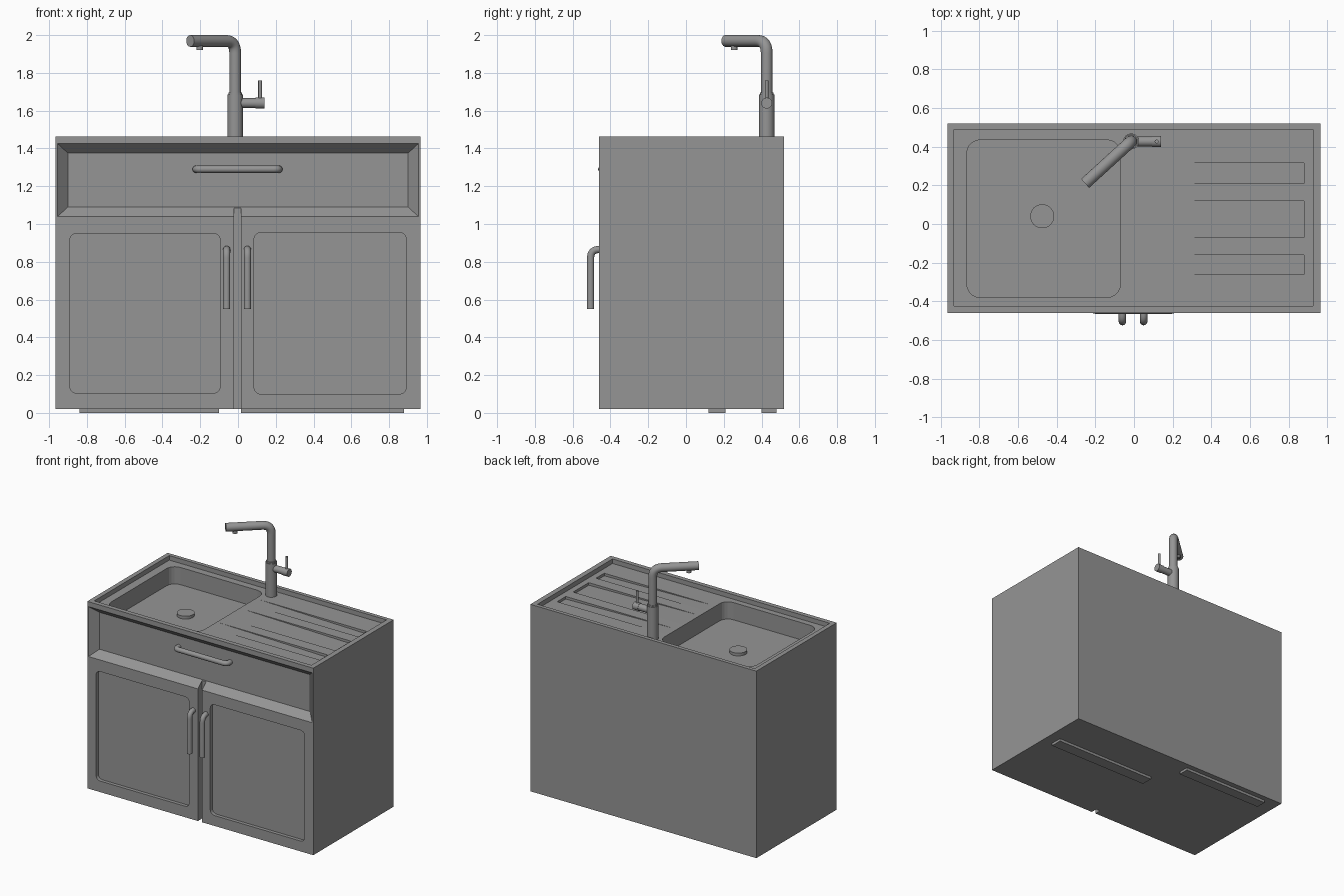
import bpy, bmesh, math
from mathutils import Vector

cube = bpy.data.objects.get("Cube")
if cube:
    bpy.data.objects.remove(cube, do_unlink=True)

grey = bpy.data.materials.new("plain_grey")
grey.use_nodes = True
GREY = (0.3, 0.3, 0.3, 1)
grey.diffuse_color = GREY
grey.node_tree.nodes["Principled BSDF"].inputs["Base Color"].default_value = GREY


def loft(name, loops):
    """Closed solid through matching rings of points."""
    bm = bmesh.new()
    rings = [[bm.verts.new(p) for p in loop] for loop in loops]
    for a, b in zip(rings, rings[1:]):
        for i in range(len(a)):
            j = (i + 1) % len(a)
            bm.faces.new((a[i], a[j], b[j], b[i]))
    bm.faces.new(rings[0])
    bm.faces.new(rings[-1])
    bmesh.ops.recalc_face_normals(bm, faces=bm.faces)
    mesh = bpy.data.meshes.new(name)
    bm.to_mesh(mesh)
    bm.free()
    mesh.materials.append(grey)
    obj = bpy.data.objects.new(name, mesh)
    bpy.context.collection.objects.link(obj)
    return obj


def rect(u0, u1, v0, v1, r=0, steps=5):
    """Rectangle outline, with rounded corners if r is given."""
    if not r:
        return [(u0, v0), (u1, v0), (u1, v1), (u0, v1)]
    pts = []
    corners = [(u1 - r, v1 - r), (u0 + r, v1 - r), (u0 + r, v0 + r), (u1 - r, v0 + r)]
    for k, (cu, cv) in enumerate(corners):
        for s in range(steps + 1):
            a = math.pi / 2 * (k + s / steps)
            pts.append((cu + r * math.cos(a), cv + r * math.sin(a)))
    return pts


def flat(outline, z):
    return [(u, v, z) for u, v in outline]


def upright(outline, y):
    return [(u, y, v) for u, v in outline]


def box(name, x0, x1, y0, y1, z0, z1):
    return loft(name, [flat(rect(x0, x1, y0, y1), z) for z in (z0, z1)])


def carve(target, cutter):
    mod = target.modifiers.new("carve", "BOOLEAN")
    mod.operation = "DIFFERENCE"
    mod.solver = "EXACT"
    mod.object = cutter
    bpy.context.view_layer.objects.active = target
    bpy.ops.object.modifier_apply(modifier=mod.name)
    bpy.data.objects.remove(cutter, do_unlink=True)


def smooth(obj):
    bpy.ops.object.select_all(action="DESELECT")
    obj.select_set(True)
    bpy.context.view_layer.objects.active = obj
    bpy.ops.object.shade_smooth_by_angle(angle=math.radians(40))


def tube(name, path, r, bend=0, sides=24):
    """Round rod along a path, with its inner corners rounded by bend."""
    pts = [Vector(p) for p in path]
    line = [pts[0]]
    for a, p, b in zip(pts, pts[1:], pts[2:]):
        start = p + (a - p).normalized() * bend
        end = p + (b - p).normalized() * bend
        for s in range(9):
            t = s / 8
            line.append(start * (1 - t) ** 2 + p * 2 * t * (1 - t) + end * t * t)
    line.append(pts[-1])
    ways = []
    for i in range(len(line)):
        ways.append((line[min(i + 1, len(line) - 1)] - line[max(i - 1, 0)]).normalized())
    side = ways[0].orthogonal().normalized()
    rings = []
    for p, way in zip(line, ways):
        side = (side - way * side.dot(way)).normalized()
        up = way.cross(side)
        angles = [math.tau * k / sides for k in range(sides)]
        rings.append([p + (side * math.cos(a) + up * math.sin(a)) * r for a in angles])
    obj = loft(name, rings)
    smooth(obj)
    return obj


# Cabinet block
FRONT, TOP = -0.46, 1.463
RIM, FLOOR = TOP - 0.035, 1.295
cabinet = box("cabinet", -0.965, 0.965, FRONT, 0.52, 0.02, TOP)

# Sunken worktop inside the rim, then the basin
carve(cabinet, box("cut", -0.93, 0.925, -0.425, 0.49, RIM, 1.6))
basin = rect(-0.865, -0.07, -0.38, 0.435, 0.07)
carve(cabinet, loft("cut", [flat(basin, FLOOR), flat(basin, 1.6)]))

# Drainboard channels, fading out towards the basin
for y0, y1 in ((0.21, 0.315), (-0.07, 0.12), (-0.26, -0.16)):
    ends = []
    for y in (y0, y1):
        ends.append([(-0.045, y, RIM), (0.88, y, RIM - 0.02), (0.88, y, 1.5), (-0.045, y, 1.5)])
    carve(cabinet, loft("cut", ends))

# Drawer front set back behind sloping edges
carve(cabinet, loft("cut", [
    upright(rect(-0.956, 0.956, 1.039, 1.426), FRONT - 0.001),
    upright(rect(-0.9, 0.9, 1.09, 1.375), -0.405)]))

# Gap between doors and the sunken door panels
carve(cabinet, box("cut", -0.02, 0.015, -0.6, -0.41, -0.1, 1.15))
for x0, x1, z0, z1 in ((-0.89, -0.095, 0.105, 0.95), (0.085, 0.89, 0.1, 0.955)):
    panel = rect(x0, x1, z0, z1, 0.035)
    carve(cabinet, loft("cut", [upright(panel, -0.6), upright(panel, -0.433)]))

# Feet and drain
box("right_foot", -0.84, -0.1, 0.4, 0.48, 0, 0.03)
box("left_foot", 0.015, 0.88, 0.12, 0.21, 0, 0.03)
tube("drain", [(-0.475, 0.04, FLOOR - 0.01), (-0.475, 0.04, FLOOR + 0.022)], 0.062, sides=32)

# Handles
for name, x in (("right_door_handle", -0.06), ("left_door_handle", 0.05)):
    tube(name, [(x, -0.43, 0.865), (x, -0.505, 0.865), (x, -0.505, 0.55)], 0.019, 0.045)
tube("drawer_handle", [(-0.222, -0.39, 1.29), (-0.222, -0.446, 1.29),
                       (0.217, -0.446, 1.29), (0.217, -0.39, 1.29)], 0.019, 0.03)

# Tap
TX, TY = -0.015, 0.427
tube("tap_base", [(TX, TY, RIM - 0.01), (TX, TY, 1.685)], 0.041)
tube("tap_collar", [(TX, TY, 1.68), (TX, TY, 1.695)], 0.036)
tube("tap_spout", [(TX, TY, 1.65), (TX, TY, 1.969), (-0.253, 0.21, 1.969)], 0.031, 0.065)
tube("tap_nozzle", [(-0.203, 0.255, 1.95), (-0.203, 0.255, 1.922)], 0.018)
tube("tap_valve", [(TX, TY, 1.64), (0.095, TY, 1.64)], 0.026)
tube("tap_knob", [(0.093, TY, 1.64), (0.14, TY, 1.64)], 0.029)
tube("tap_lever", [(0.117, TY, 1.65), (0.117, TY, 1.76)], 0.01, sides=16)
